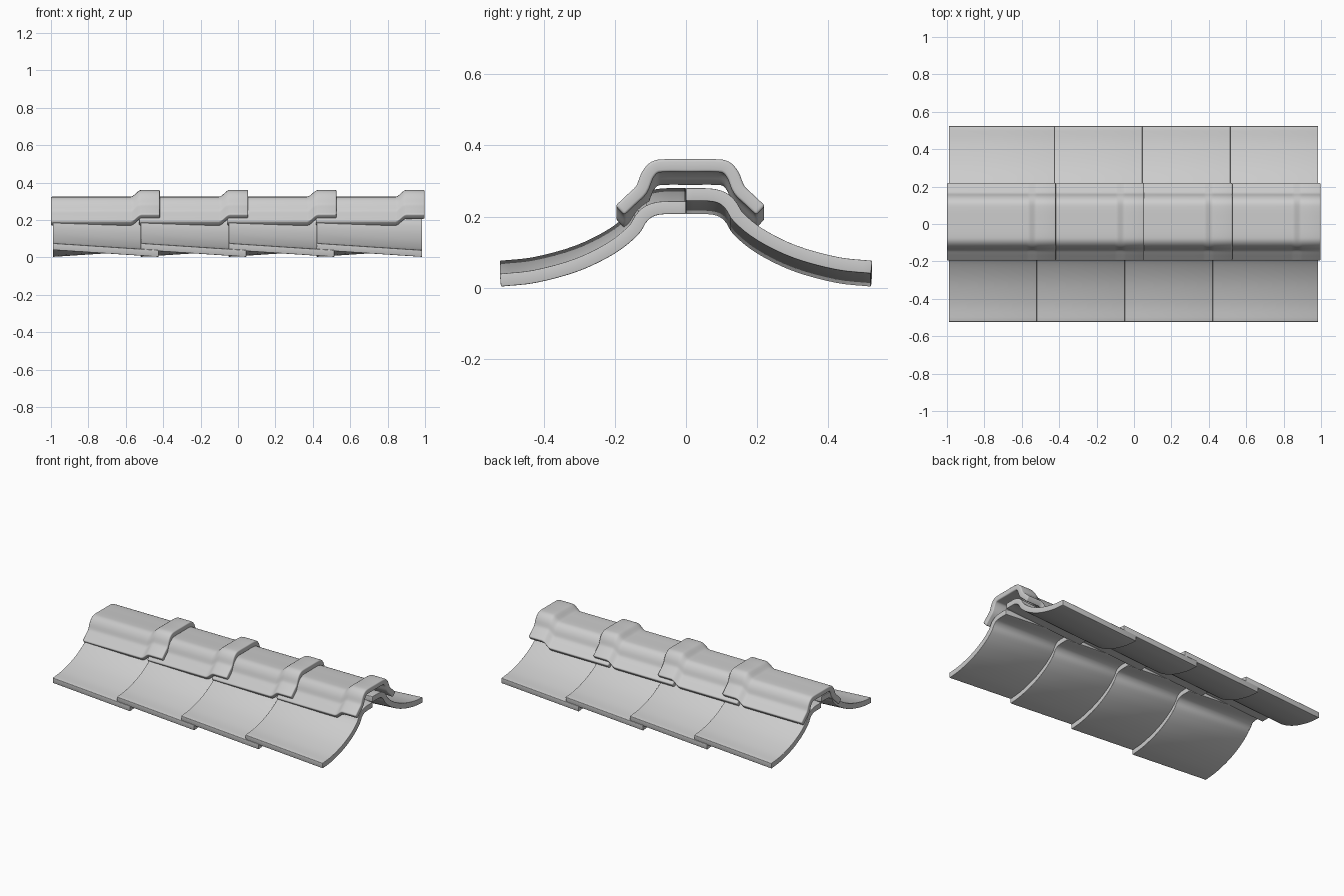
import bpy, bmesh, math
from mathutils import Vector

cube = bpy.data.objects.get("Cube")
if cube:
    bpy.data.objects.remove(cube, do_unlink=True)

clay = bpy.data.materials.new("pale grey clay")
clay.use_nodes = True
colour = (0.6, 0.6, 0.6, 1)
clay.diffuse_color = colour
clay.node_tree.nodes["Principled BSDF"].inputs["Base Color"].default_value = colour


def smooth_curve(points, steps=4):
    """Catmull-Rom curve through (y, z) points."""
    p = [Vector(q) for q in points]
    p = [2 * p[0] - p[1]] + p + [2 * p[-1] - p[-2]]
    out = []
    for a, b, c, d in zip(p, p[1:], p[2:], p[3:]):
        for k in range(steps):
            t = k / steps
            out.append(0.5 * (2 * b + (c - a) * t + (2 * a - 5 * b + 4 * c - d) * t ** 2
                              + (3 * b - a - 3 * c + d) * t ** 3))
    return out + [p[-2]]


def thicken(curve, thickness):
    """Offset a curve upwards along its normals."""
    out = []
    for i, q in enumerate(curve):
        t = (curve[min(i + 1, len(curve) - 1)] - curve[max(i - 1, 0)]).normalized()
        out.append(q + Vector((-t.y, t.x)) * thickness)
    return out


def make_tile(name, lower, upper, stations, bevel):
    """Sweep a curved slab along x; each station is (x, rise)."""
    bm = bmesh.new()
    n = len(lower)
    section = lower + upper[::-1]
    rings = [[bm.verts.new((x, q.x, q.y + rise)) for q in section] for x, rise in stations]
    for a, b in zip(rings, rings[1:]):
        for i in range(2 * n):
            j = (i + 1) % (2 * n)
            bm.faces.new((a[i], a[j], b[j], b[i]))
    for r in (rings[0], rings[-1]):
        for i in range(n - 1):
            bm.faces.new((r[i], r[i + 1], r[-2 - i], r[-1 - i]))
    bmesh.ops.recalc_face_normals(bm, faces=bm.faces)
    rims = [e for e in bm.edges if e.calc_face_angle(0) > math.radians(55)]
    bmesh.ops.bevel(bm, geom=rims, offset=bevel, segments=3, profile=0.5, affect='EDGES')
    mesh = bpy.data.meshes.new(name)
    bm.to_mesh(mesh)
    bm.free()
    mesh.materials.append(clay)
    obj = bpy.data.objects.new(name, mesh)
    bpy.context.collection.objects.link(obj)
    bpy.ops.object.select_all(action='DESELECT')
    obj.select_set(True)
    bpy.context.view_layer.objects.active = obj
    bpy.ops.object.shade_smooth_by_angle(angle=math.radians(40))
    return obj


# Sloping side tiles: raised at one end so that each rests on its neighbour
side_lower = smooth_curve([(-0.52, 0.003), (-0.42, 0.014), (-0.3, 0.047), (-0.2, 0.096),
                           (-0.135, 0.148), (-0.108, 0.188), (-0.075, 0.205), (0, 0.207)])
side_upper = thicken(side_lower, 0.036)
for i in range(4):
    x = -0.99 + 0.47 * i
    ends = [(x, 0.037), (x + 0.565, 0)]
    make_tile("front_tile_%d" % (i + 1), side_lower, side_upper, ends, 0.003)
    back = make_tile("back_tile_%d" % (i + 1), side_lower, side_upper, ends, 0.003)
    back.rotation_euler.z = math.pi
    back.location.x = -0.005

# Ridge caps: a plain barrel that steps up into a collar over the next cap
half = [(0.198, 0.181), (0.165, 0.212), (0.137, 0.24), (0.12, 0.28), (0.1, 0.302), (0.07, 0.307)]
middle = smooth_curve([(-y, z) for y, z in half] + [(0, 0.307)] + half[::-1])
cap_lower = thicken(middle, -0.018)
cap_upper = thicken(middle, 0.018)
ramp = [(k / 6, 0.036 * (1 - math.cos(math.pi * k / 6)) / 2) for k in range(7)]
for i in range(4):
    x = -1 + 0.472 * i
    stations = [(x, 0)] + [(x + 0.425 + 0.06 * t, rise) for t, rise in ramp] + [(x + 0.582, 0.036)]
    cap = make_tile("ridge_cap_%d" % (i + 1), cap_lower, cap_upper, stations, 0.007)
    cap.location.y = 0.012
